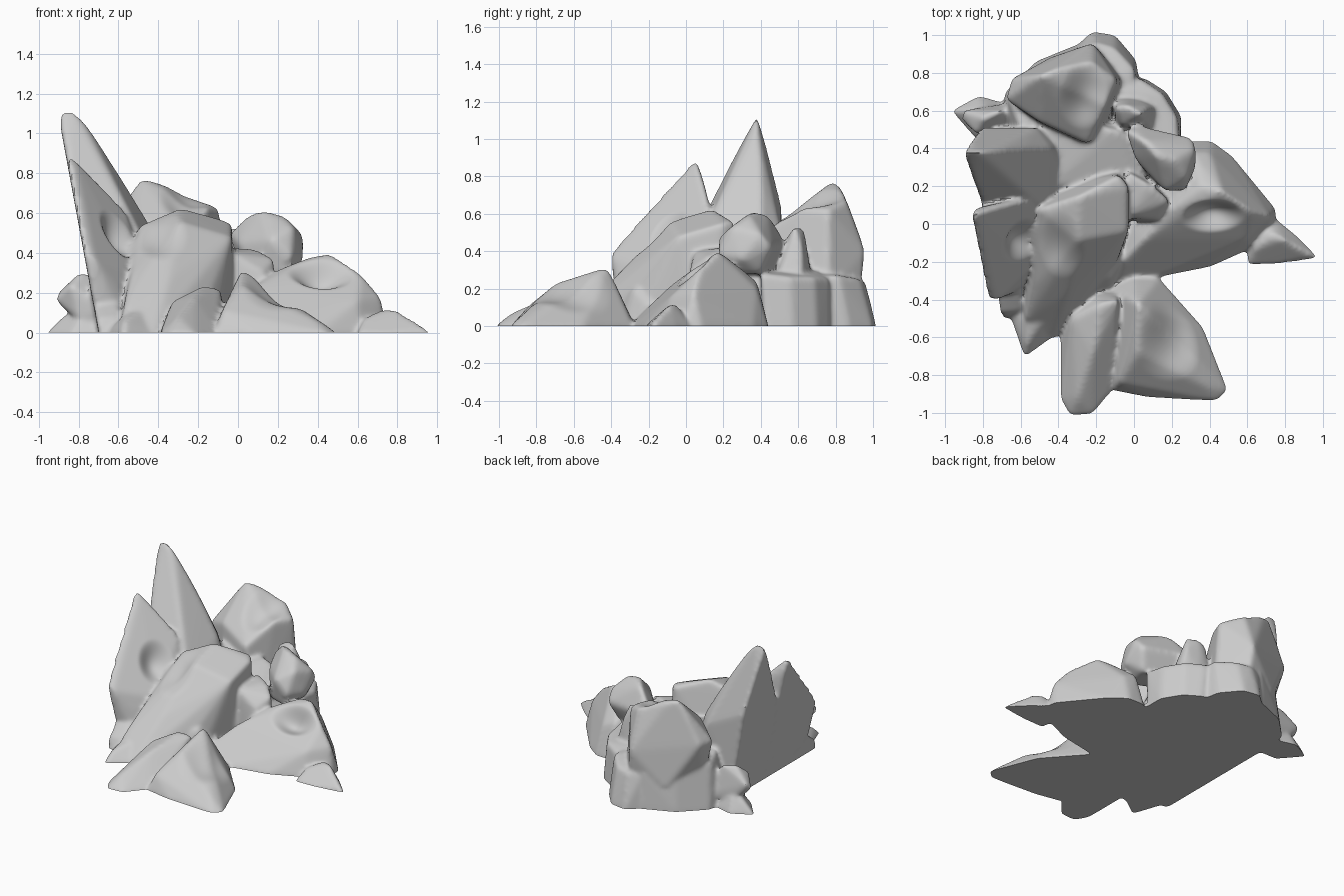
import bpy, bmesh
from mathutils import Vector

parts = []


def cut(bm, co, no):
    """Slice a mesh flat and cap it."""
    g = bm.verts[:] + bm.edges[:] + bm.faces[:]
    r = bmesh.ops.bisect_plane(bm, geom=g, plane_co=co, plane_no=no, clear_outer=True)
    edges = [e for e in r["geom_cut"] if isinstance(e, bmesh.types.BMEdge)]
    if edges:
        bmesh.ops.holes_fill(bm, edges=edges, sides=0)


def bake(ob):
    """Apply the modifiers of an object."""
    dg = bpy.context.evaluated_depsgraph_get()
    me = bpy.data.meshes.new_from_object(ob.evaluated_get(dg))
    ob.modifiers.clear()
    ob.data = me


def rounded(ob, voxel, soft):
    m = ob.modifiers.new("remesh", "REMESH")
    m.mode = "VOXEL"
    m.voxel_size = voxel
    m = ob.modifiers.new("soften", "SMOOTH")
    m.factor = 0.5
    m.iterations = soft
    bake(ob)


def rock(name, foot, top, z0=0.0, slab=False, soft=5):
    """Rounded boulder: hull of a footprint and upper corners."""
    pts = [(x, y, z0) for x, y in foot] + list(top)
    if z0 == 0:
        pts += [(x, y, -0.12) for x, y in foot]
    bm = bmesh.new()
    for p in pts:
        bm.verts.new(p)
    res = bmesh.ops.convex_hull(bm, input=bm.verts)
    junk = {g for g in res["geom_interior"] + res["geom_unused"]
            if isinstance(g, bmesh.types.BMVert)}
    bmesh.ops.delete(bm, geom=list(junk), context="VERTS")
    if slab:    # flat leaning left side
        cut(bm, (-0.70, 0, 0), (-1, 0, -0.185))
    bmesh.ops.recalc_face_normals(bm, faces=bm.faces)
    me = bpy.data.meshes.new(name)
    bm.to_mesh(me)
    bm.free()
    ob = bpy.data.objects.new(name, me)
    bpy.context.collection.objects.link(ob)
    rounded(ob, 0.015, soft)
    parts.append(ob)


# left wall of spires
rock("tall_spire", [(-0.78, 0.0), (-0.78, 0.5), (-0.3, 0.46), (-0.25, 0.1)],
     [(-0.82, 0.38, 1.12), (-0.97, 0.37, 1.1), (-0.76, 0.38, 1.05), (-0.69, 0.40, 0.93),
      (-0.58, 0.4, 0.77), (-0.44, 0.4, 0.54), (-0.92, 0.51, 0.7), (-0.52, 0.51, 0.5),
      (-0.92, 0.08, 0.6), (-0.45, 0.06, 0.42)], slab=True)
rock("front_spire", [(-0.78, -0.36), (-0.78, 0.1), (-0.5, 0.1), (-0.55, -0.33)],
     [(-0.94, 0.06, 0.88), (-0.82, 0.06, 0.88), (-0.92, -0.04, 0.85), (-0.68, 0.12, 0.69),
      (-0.56, 0.13, 0.61), (-0.49, 0.05, 0.42), (-0.52, -0.2, 0.3), (-0.9, -0.2, 0.63),
      (-0.9, -0.39, 0.47), (-0.72, -0.4, 0.37), (-0.6, -0.33, 0.22)], slab=True)
rock("left_foot_large", [(-0.74, -0.5), (-0.6, -0.5), (-0.5, -0.25), (-0.72, -0.2)],
     [(-0.74, -0.47, 0.07), (-0.76, -0.4, 0.12), (-0.6, -0.46, 0.08), (-0.6, -0.3, 0.2)], slab=True)
rock("left_foot_small", [(-0.58, -0.71), (-0.67, -0.45), (-0.4, -0.58), (-0.4, -0.35)],
     [(-0.57, -0.64, 0.06), (-0.56, -0.52, 0.1), (-0.45, -0.45, 0.14)], soft=3)

# centre slab, sloping down to the front
rock("centre_slab", [(-0.6, -0.56), (-0.42, -0.61), (-0.3, -0.42), (-0.12, -0.28), (-0.02, 0.1),
                     (-0.1, 0.3), (-0.5, 0.2)],
     [(-0.29, 0.15, 0.63), (-0.08, 0.26, 0.56), (-0.03, 0.2, 0.55), (-0.03, -0.04, 0.48),
      (-0.5, 0.08, 0.54), (-0.3, -0.09, 0.56), (-0.53, -0.33, 0.28), (-0.35, -0.37, 0.27),
      (-0.13, -0.25, 0.22), (-0.57, -0.5, 0.13)])
rock("centre_toe", [(-0.4, -0.48), (-0.12, -0.34), (0.0, -0.1), (-0.3, -0.2)],
     [(-0.15, -0.22, 0.25), (-0.12, -0.28, 0.2), (-0.28, -0.34, 0.18)])

# front wedges
rock("front_ridge", [(-0.39, -0.93), (-0.34, -1.02), (-0.22, -1.01), (-0.1, -0.87), (-0.08, -0.35),
                     (-0.25, -0.35), (-0.39, -0.6)],
     [(-0.3, -0.92, 0.08), (-0.22, -0.68, 0.18), (-0.17, -0.42, 0.24), (-0.08, -0.4, 0.22),
      (-0.33, -0.5, 0.16)])
rock("front_wedge", [(-0.12, -0.88), (0.08, -0.92), (0.44, -0.94), (0.5, -0.88), (0.37, -0.55),
                     (0.13, -0.28), (0.0, -0.27), (-0.12, -0.34)],
     [(0.02, -0.42, 0.32), (0.02, -0.68, 0.24), (-0.08, -0.84, 0.11), (0.22, -0.7, 0.16),
      (0.4, -0.87, 0.06)])

# right slab
rock("right_slab", [(0.28, 0.44), (0.41, 0.44), (0.52, 0.36), (0.75, 0.08), (0.75, 0.0),
                    (0.62, -0.13), (0.4, -0.23), (0.1, -0.29), (-0.17, -0.31), (-0.05, 0.0)],
     [(0.47, 0.17, 0.4), (0.36, 0.2, 0.38), (0.62, 0.07, 0.3), (0.72, 0.04, 0.18),
      (0.2, 0.08, 0.32), (0.4, 0.38, 0.2), (0.3, 0.38, 0.24), (0.6, -0.08, 0.16),
      (0.05, -0.08, 0.22)])
rock("right_tip", [(0.6, -0.22), (0.78, -0.21), (0.98, -0.18), (0.86, -0.06), (0.75, 0.03),
                   (0.6, -0.02)],
     [(0.73, -0.05, 0.12), (0.79, -0.08, 0.12), (0.64, -0.13, 0.08), (0.86, -0.12, 0.08),
      (0.93, -0.17, 0.03)], soft=3)

# perched boulders
rock("perched_boulder", [(0.02, 0.46), (0.08, 0.25), (0.22, 0.2), (0.26, 0.4)],
     [(-0.05, 0.5, 0.5), (0.0, 0.53, 0.44), (0.05, 0.44, 0.6), (0.12, 0.36, 0.62),
      (0.23, 0.34, 0.59), (0.33, 0.4, 0.49), (0.33, 0.3, 0.36), (0.27, 0.17, 0.38),
      (0.17, 0.17, 0.47), (0.28, 0.24, 0.53), (0.31, 0.46, 0.42), (0.0, 0.35, 0.45)],
     z0=0.28, soft=9)
rock("small_block", [(-0.05, 0.02), (0.13, 0.0), (0.17, 0.15), (0.0, 0.3)],
     [(-0.04, 0.04, 0.4), (-0.04, 0.28, 0.43), (0.1, 0.2, 0.42), (0.19, 0.12, 0.37),
      (0.13, 0.02, 0.3)], z0=0.12)

# back group
rock("back_boulder", [(-0.6, 0.66), (-0.45, 0.88), (-0.2, 0.93), (-0.05, 0.76), (-0.15, 0.5),
                      (-0.45, 0.5)],
     [(-0.49, 0.79, 0.78), (-0.42, 0.82, 0.76), (-0.22, 0.86, 0.67), (-0.09, 0.76, 0.62),
      (-0.15, 0.62, 0.63), (-0.24, 0.42, 0.5), (-0.5, 0.54, 0.56), (-0.68, 0.66, 0.48),
      (-0.65, 0.77, 0.48), (-0.22, 0.96, 0.4)], z0=0.15)
rock("back_base_left", [(-0.72, 0.5), (-0.68, 0.7), (-0.52, 0.86), (-0.3, 0.95), (-0.1, 0.7),
                        (-0.3, 0.45)],
     [(-0.66, 0.66, 0.32), (-0.5, 0.83, 0.28), (-0.3, 0.93, 0.26), (-0.2, 0.6, 0.3),
      (-0.6, 0.5, 0.36)])
rock("back_base_middle", [(-0.33, 0.92), (-0.22, 1.02), (-0.1, 1.0), (0.01, 0.87), (0.03, 0.74),
                          (-0.3, 0.7)],
     [(-0.3, 0.92, 0.24), (-0.2, 0.96, 0.24), (-0.1, 0.93, 0.25), (0.0, 0.82, 0.27),
      (0.0, 0.72, 0.27), (-0.3, 0.7, 0.3)])
rock("back_base_right", [(-0.1, 0.77), (0.06, 0.77), (0.17, 0.7), (0.25, 0.57), (0.25, 0.42),
                         (-0.1, 0.4)],
     [(0.03, 0.77, 0.25), (0.15, 0.69, 0.26), (0.23, 0.56, 0.26), (0.24, 0.4, 0.28),
      (-0.1, 0.7, 0.3), (-0.1, 0.4, 0.3)])
rock("back_knob", [(-0.1, 0.48), (0.12, 0.47), (0.14, 0.62), (0.0, 0.68), (-0.1, 0.68)],
     [(-0.04, 0.63, 0.53), (0.04, 0.58, 0.54), (-0.06, 0.52, 0.45), (0.08, 0.62, 0.42),
      (-0.1, 0.62, 0.5)], z0=0.2)
rock("back_left_shard", [(-0.97, 0.6), (-0.82, 0.68), (-0.68, 0.64), (-0.68, 0.45), (-0.84, 0.45)],
     [(-0.9, 0.6, 0.07), (-0.8, 0.62, 0.12), (-0.72, 0.55, 0.2)], soft=3)
rock("back_left_nub", [(-0.8, 0.48), (-0.8, 0.62), (-0.6, 0.65), (-0.6, 0.45)],
     [(-0.92, 0.56, 0.16), (-0.91, 0.6, 0.2), (-0.79, 0.56, 0.31), (-0.7, 0.6, 0.3),
      (-0.84, 0.48, 0.24)], z0=0.06, soft=3)

# fill under the valley between the boulders
rock("valley_fill", [(-0.5, 0.0), (0.1, 0.0), (0.25, 0.35), (0.1, 0.55), (-0.6, 0.6)],
     [(-0.45, 0.2, 0.4), (0.02, 0.2, 0.32), (0.1, 0.4, 0.32), (-0.5, 0.57, 0.45),
      (-0.1, 0.5, 0.42)])

# fuse all the rocks into one weathered outcrop
bpy.ops.object.select_all(action="DESELECT")
for ob in parts:
    ob.select_set(True)
outcrop = bpy.context.view_layer.objects.active = parts[0]
bpy.ops.object.join()
outcrop.name = "rock_outcrop"
rounded(outcrop, 0.013, 6)

# worn hollows: centre, radii, push
hollows = [((-0.6, -0.08, 0.47), (0.13, 0.13, 0.2), (-0.05, 0.02, -0.04)),
           ((-0.38, -0.12, 0.48), (0.13, 0.22, 0.2), (0, 0, -0.04)),
           ((0.2, -0.62, 0.2), (0.2, 0.25, 0.2), (0, 0, -0.05)),
           ((0.42, 0.03, 0.32), (0.18, 0.11, 0.15), (-0.01, 0.04, -0.08)),
           ((-0.27, 0.68, 0.64), (0.14, 0.2, 0.2), (0, 0, -0.05))]
bm = bmesh.new()
bm.from_mesh(outcrop.data)
for c, r, push in hollows:
    for v in bm.verts:
        d = sum(((v.co[i] - c[i]) / r[i]) ** 2 for i in range(3))
        if d < 1:
            v.co += Vector(push) * (1 - d) ** 2
cut(bm, (0, 0, 0), (0, 0, -1))
bm.to_mesh(outcrop.data)
bm.free()
bpy.ops.object.shade_smooth_by_angle(angle=0.7)
